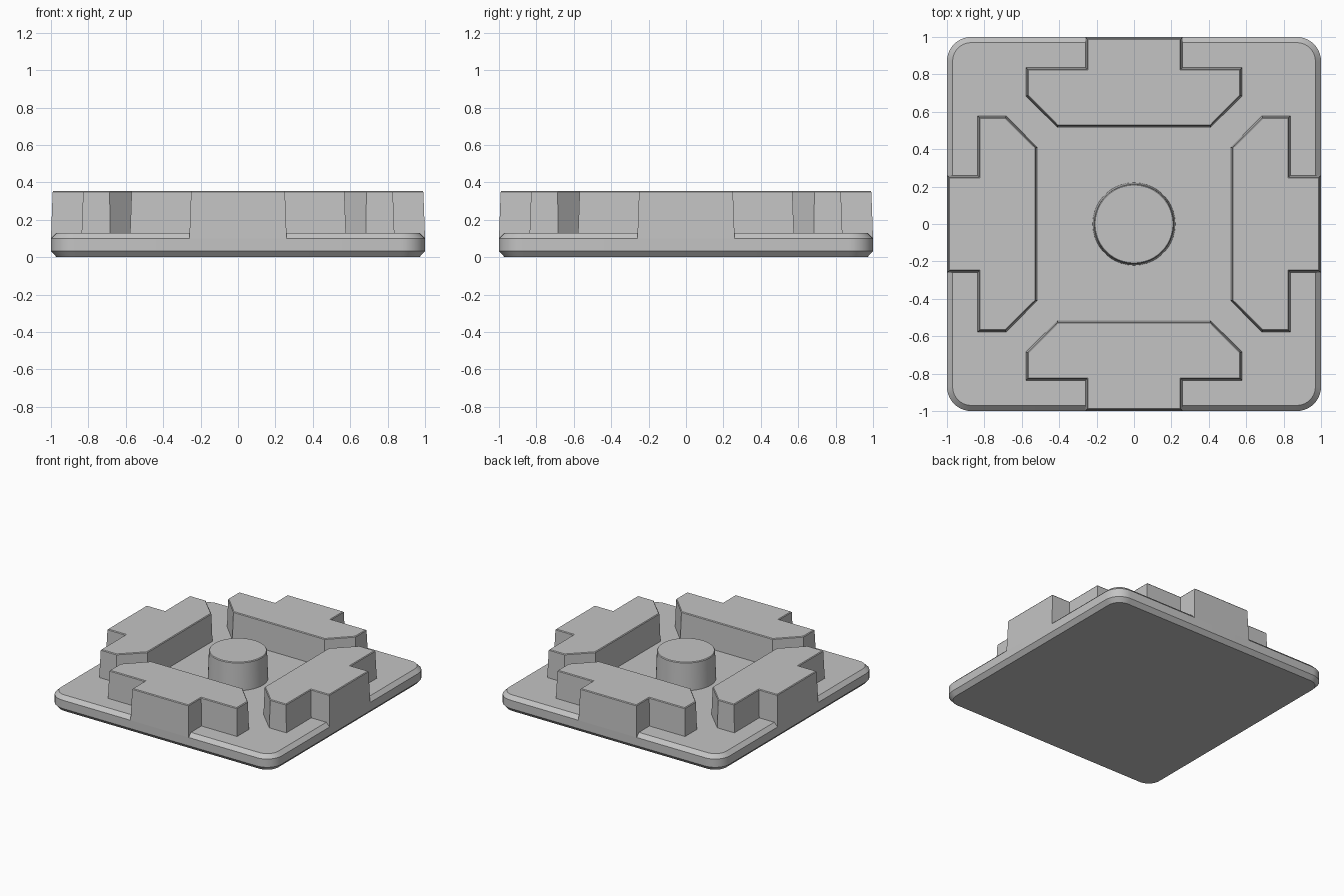
import bpy, bmesh
from math import sin, cos, pi, radians
from mathutils import Vector, Matrix

cube = bpy.data.objects.get("Cube")
if cube:
    bpy.data.objects.remove(cube, do_unlink=True)

grey = bpy.data.materials.new("light_grey")
grey.use_nodes = True
tone = (0.55, 0.55, 0.55, 1)
grey.diffuse_color = tone
grey.node_tree.nodes["Principled BSDF"].inputs["Base Color"].default_value = tone


def inset(outline, d):
    """Move every side of a counter-clockwise outline inwards by d."""
    pts = [Vector(p) for p in outline]
    result = []
    for i, p in enumerate(pts):
        a = (p - pts[i - 1]).normalized()
        b = (pts[(i + 1) % len(pts)] - p).normalized()
        na, nb = Vector((-a.y, a.x)), Vector((-b.y, b.x))
        result.append(p + (na + nb) * d / (1 + na.dot(nb)))
    return result


def loft(name, outline, levels, turn=0):
    """Stack inset copies of an outline; levels holds (height, inset) pairs."""
    bm = bmesh.new()
    rings = [[bm.verts.new((p.x, p.y, z)) for p in inset(outline, d)] for z, d in levels]
    for low, high in zip(rings, rings[1:]):
        for i in range(len(low)):
            bm.faces.new((low[i - 1], low[i], high[i], high[i - 1]))
    bm.faces.new(rings[0][::-1])
    bm.faces.new(rings[-1])
    bm.transform(Matrix.Rotation(turn, 4, "Z"))
    bmesh.ops.recalc_face_normals(bm, faces=bm.faces)
    mesh = bpy.data.meshes.new(name)
    bm.to_mesh(mesh)
    bm.free()
    mesh.materials.append(grey)
    obj = bpy.data.objects.new(name, mesh)
    bpy.context.collection.objects.link(obj)
    bpy.ops.object.select_all(action="DESELECT")
    obj.select_set(True)
    bpy.context.view_layer.objects.active = obj
    bpy.ops.object.shade_smooth_by_angle(angle=radians(25))
    return obj


# Rounded square base with chamfered rims
radius, steps = 0.13, 10
rounded = []
for quarter in range(4):
    mid = (quarter + 0.5) * pi / 2
    cx = (1 - radius) * (1 if cos(mid) > 0 else -1)
    cy = (1 - radius) * (1 if sin(mid) > 0 else -1)
    for s in range(steps + 1):
        a = (quarter + s / steps) * pi / 2
        rounded.append((cx + radius * cos(a), cy + radius * sin(a)))
loft("base_plate", rounded, [(0, 0.03), (0.033, 0), (0.1, 0), (0.13, 0.03)])

# Four tapered blocks, one on each side
half = [(0.26, -1), (0.26, -0.837), (0.578, -0.837), (0.578, -0.683), (0.412, -0.515)]
block = half + [(-x, y) for x, y in reversed(half)]
taper = [(0.1, 0), (0.349, 0.009), (0.355, 0.014)]
for i, side in enumerate(("front", "left", "back", "right")):
    loft(side + "_block", block, taper, i * pi / 2)

# Round tapered post in the middle
circle = [(0.222 * cos(i * pi / 32), 0.222 * sin(i * pi / 32)) for i in range(64)]
loft("centre_post", circle, taper)
